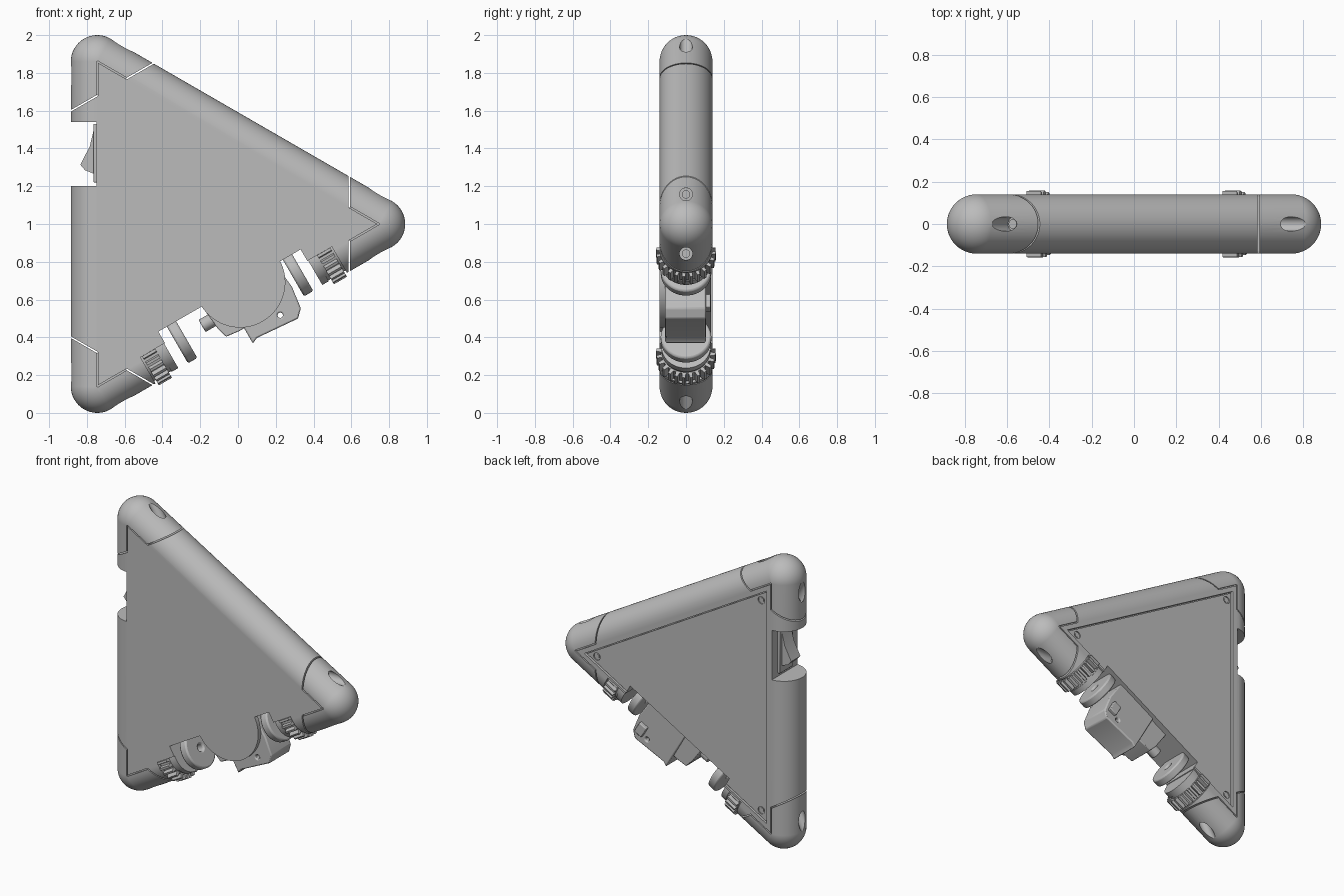
import bpy, bmesh
from math import radians, pi, cos, sin
from mathutils import Matrix, Vector

if "Cube" in bpy.data.objects:
    bpy.data.objects.remove(bpy.data.objects["Cube"])

GREY = (0.5, 0.5, 0.5, 1)
mat = bpy.data.materials.new("plain grey")
mat.use_nodes = True
mat.diffuse_color = GREY
mat.node_tree.nodes["Principled BSDF"].inputs["Base Color"].default_value = GREY

R = 0.14                                   # tube radius
CORNERS = [Vector((-0.745, 0, 1.86)), Vector((-0.745, 0, 0.14)), Vector((0.745, 0, 1.0))]
# Frame of the drive edge: x along the edge, z inwards
EDGE = Matrix.Translation((0, 0, 0.57)) @ Matrix.Rotation(radians(-30), 4, 'Y')
# Frames of the corners: x outwards along the bisector
FRAMES = [Matrix.Translation(c) @ Matrix.Rotation(radians(a), 4, 'Y')
          for c, a in zip(CORNERS, (-120, 120, 0))]


def finish(name, bm, frame=Matrix(), bevel=0):
    bmesh.ops.recalc_face_normals(bm, faces=bm.faces)
    me = bpy.data.meshes.new(name)
    bm.to_mesh(me)
    bm.free()
    me.transform(frame)
    ob = bpy.data.objects.new(name, me)
    bpy.context.collection.objects.link(ob)
    me.materials.append(mat)
    if bevel:
        mod = ob.modifiers.new("bevel", 'BEVEL')
        mod.width, mod.segments, mod.limit_method = bevel, 2, 'ANGLE'
    smooth(ob)
    return ob


def smooth(ob):
    bpy.ops.object.select_all(action='DESELECT')
    ob.select_set(True)
    bpy.context.view_layer.objects.active = ob
    bpy.ops.object.shade_smooth_by_angle(angle=radians(30))


def add_box(bm, lo, hi, frame=Matrix()):
    lo, hi = Vector(lo), Vector(hi)
    m = frame @ Matrix.Translation((lo + hi) / 2) @ Matrix.Diagonal((*(hi - lo), 1))
    bmesh.ops.create_cube(bm, size=1, matrix=m)


def add_rod(bm, start, end, r, axis='X', frame=Matrix(), n=32):
    turn = Matrix.Rotation(pi / 2, 4, 'Y' if axis == 'X' else 'X')
    start, end = Vector(start), Vector(end)
    bmesh.ops.create_cone(bm, cap_ends=True, segments=n, radius1=r, radius2=r,
                          depth=(end - start).length,
                          matrix=frame @ Matrix.Translation((start + end) / 2) @ turn)


def add_prism(bm, pts, y0, y1):
    base = bm.faces.new([bm.verts.new((x, y0, z)) for x, z in pts])
    top = bmesh.ops.extrude_face_region(bm, geom=[base])["geom"]
    bmesh.ops.translate(bm, vec=(0, y1 - y0, 0),
                        verts=[v for v in top if isinstance(v, bmesh.types.BMVert)])


def cut(ob, bm):
    tool = finish("cutter", bm)
    tool.hide_render = True
    mod = ob.modifiers.new("cut", 'BOOLEAN')
    mod.object, mod.operation, mod.solver, mod.use_self = tool, 'DIFFERENCE', 'EXACT', True
    bpy.context.view_layer.objects.active = ob
    bpy.ops.object.modifier_apply(modifier=mod.name)
    bpy.data.objects.remove(tool)


# Rounded triangular housing: hull of three balls
ball = bmesh.new()
bmesh.ops.create_uvsphere(ball, u_segments=48, v_segments=24, radius=R,
                          matrix=Matrix.Rotation(pi / 2, 4, 'X'))
bm = bmesh.new()
for c in CORNERS:
    for v in ball.verts:
        bm.verts.new(c + v.co)
ball.free()
hull = bmesh.ops.convex_hull(bm, input=bm.verts)
inner = {g for g in hull["geom_interior"] + hull["geom_unused"] if isinstance(g, bmesh.types.BMVert)}
bmesh.ops.delete(bm, geom=list(inner), context='VERTS')
bmesh.ops.dissolve_limit(bm, angle_limit=radians(0.5), verts=bm.verts, edges=bm.edges)
housing = finish("housing", bm)

# Switch notch and drive-edge openings
bm = bmesh.new()
add_box(bm, (-1, -0.3, 1.2), (-0.75, 0.3, 1.54))
add_box(bm, (-0.435, -0.3, -0.4), (0.435, 0.3, 0.09), EDGE)
cut(housing, bm)
bm = bmesh.new()
for s in (-1, 1):
    u = sorted((s * 0.43, s * 0.585))
    add_box(bm, (u[0], -0.3, -0.4), (u[1], 0.3, 0.02), EDGE)
cut(housing, bm)

# Seams round the corner caps
bm = bmesh.new()
for f in FRAMES:
    for s in (-1, 1):
        z = sorted((s * 0.088, s * 0.4))
        add_box(bm, (-0.16, -0.2, z[0]), (-0.152, 0.2, z[1]), f)
        arm = f @ Matrix.Rotation(radians(s * 30), 4, 'Y')
        for y in (-1, 1):
            ys = sorted((y * 0.13, y * 0.2))
            add_box(bm, (-0.183, ys[0], -0.004), (0.0, ys[1], 0.004), arm)
cut(housing, bm)

# Screw bores in the corner caps
bm = bmesh.new()
for f in FRAMES:
    for s in (-1, 1):
        add_rod(bm, (-0.085, 0, s * 0.157), (0.3, 0, s * 0.157), 0.034, 'X', f)
cut(housing, bm)


# Recess for the back plate
def inset_triangle(d):
    return [((f @ Vector((-2 * d, 0, 0))).x, (f @ Vector((-2 * d, 0, 0))).z) for f in FRAMES]


bm = bmesh.new()
add_prism(bm, inset_triangle(0.035), 0.122, 0.2)
cut(housing, bm)
smooth(housing)
housing.modifiers.new("weighted", 'WEIGHTED_NORMAL').keep_sharp = True

# Back plate with countersunk screw holes
bm = bmesh.new()
add_prism(bm, inset_triangle(0.042), 0.121, 0.132)
back_plate = finish("back_plate", bm)
bm = bmesh.new()
add_box(bm, (-0.435, -0.3, -0.4), (0.435, 0.3, 0.09), EDGE)
for f in FRAMES:
    add_rod(bm, (-0.16, 0.124, 0), (-0.16, 0.2, 0), 0.025, 'Y', f)
cut(back_plate, bm)
smooth(back_plate)

# Screws sunk in the bores and in the back plate
bm = bmesh.new()
for f in FRAMES:
    for s in (-1, 1):
        add_rod(bm, (-0.09, 0, s * 0.157), (-0.07, 0, s * 0.157), 0.022, 'X', f)
    add_rod(bm, (-0.16, 0.12, 0), (-0.16, 0.128, 0), 0.016, 'Y', f, 6)
finish("screws", bm)

# Rocker switch in its frame
bm = bmesh.new()
add_box(bm, (-0.765, -0.075, 1.22), (-0.74, 0.075, 1.53))
finish("switch_frame", bm, bevel=0.005)
bm = bmesh.new()
add_prism(bm, [(-0.74, 1.53), (-0.76, 1.515), (-0.785, 1.41), (-0.835, 1.314),
               (-0.81, 1.285), (-0.765, 1.267), (-0.74, 1.267)], -0.05, 0.05)
finish("switch_rocker", bm)

# Wheels, flanges and gears along the drive edge
TEETH = 24
for side, s in (("left", 1), ("right", -1)):
    bm = bmesh.new()
    add_rod(bm, (s * 0.326, 0, 0), (s * 0.383, 0, 0), 0.134, n=48)
    wheel = finish(side + "_wheel", bm, EDGE)
    bm = bmesh.new()
    add_rod(bm, (s * 0.3, 0, 0), (s * 0.4, 0, 0), 0.025, frame=EDGE)
    cut(wheel, bm)
    mod = wheel.modifiers.new("bevel", 'BEVEL')
    mod.width, mod.segments, mod.limit_method = 0.01, 2, 'ANGLE'
    smooth(wheel)

    bm = bmesh.new()
    add_rod(bm, (s * 0.44, 0, 0), (s * 0.48, 0, 0), 0.13, n=48)
    add_rod(bm, (s * 0.48, 0, 0), (s * 0.59, 0, 0), 0.125, n=48)
    finish(side + "_flange", bm, EDGE)

    bm = bmesh.new()
    ring = []
    for i in range(TEETH):
        for k, r in ((0, 0.132), (0.4, 0.132), (0.52, 0.158), (0.88, 0.158)):
            a = 2 * pi * (i + k) / TEETH
            ring.append(bm.verts.new((s * 0.495, r * cos(a), r * sin(a))))
    face = bm.faces.new(ring)
    top = bmesh.ops.extrude_face_region(bm, geom=[face])["geom"]
    bmesh.ops.translate(bm, vec=(s * 0.08, 0, 0),
                        verts=[v for v in top if isinstance(v, bmesh.types.BMVert)])
    sliced = bmesh.ops.bisect_plane(bm, geom=bm.verts[:] + bm.edges[:] + bm.faces[:],
                                    plane_co=(0, 0, 0.022), plane_no=(0, 0, 1), clear_outer=True)
    rim = [e for e in sliced["geom_cut"] if isinstance(e, bmesh.types.BMEdge)]
    bmesh.ops.edgeloop_fill(bm, edges=rim)
    finish(side + "_gear", bm, EDGE)

# Round motor cover, motor block, connector and drive pin
bm = bmesh.new()
add_rod(bm, (0.07, -0.139, 0.1), (0.07, -0.11, 0.1), 0.24, 'Y', n=64)
bmesh.ops.bisect_plane(bm, geom=bm.verts[:] + bm.edges[:] + bm.faces[:],
                       plane_co=(0, 0, 0.09), plane_no=(0, 0, 1), clear_outer=True)
bmesh.ops.holes_fill(bm, edges=bm.edges)
finish("motor_cover", bm, EDGE)
bm = bmesh.new()
add_prism(bm, [(-0.033, 0.1), (-0.033, -0.215), (0.0, -0.2), (0.24, -0.22), (0.28, -0.18),
               (0.296, -0.06), (0.28, 0.1)], -0.11, 0.105)
motor = finish("motor_block", bm, EDGE, bevel=0.008)
bm = bmesh.new()
add_rod(bm, (0.167, -0.3, -0.158), (0.167, 0.3, -0.158), 0.014, 'Y', EDGE, 16)
cut(motor, bm)
smooth(motor)
bm = bmesh.new()
add_prism(bm, [(-0.17, 0.1), (-0.155, -0.05), (-0.138, -0.113), (-0.06, -0.122), (0.0, -0.12),
               (0.0, 0.1)], -0.1, 0.09)
finish("motor_shoulder", bm, EDGE, bevel=0.005)
bm = bmesh.new()
add_rod(bm, (-0.22, 0, 0), (-0.1, 0, 0), 0.037)
finish("drive_pin", bm, EDGE, bevel=0.005)
bm = bmesh.new()
add_box(bm, (0.2, 0.08, -0.16), (0.26, 0.13, -0.08))
finish("motor_clip", bm, EDGE, bevel=0.005)
